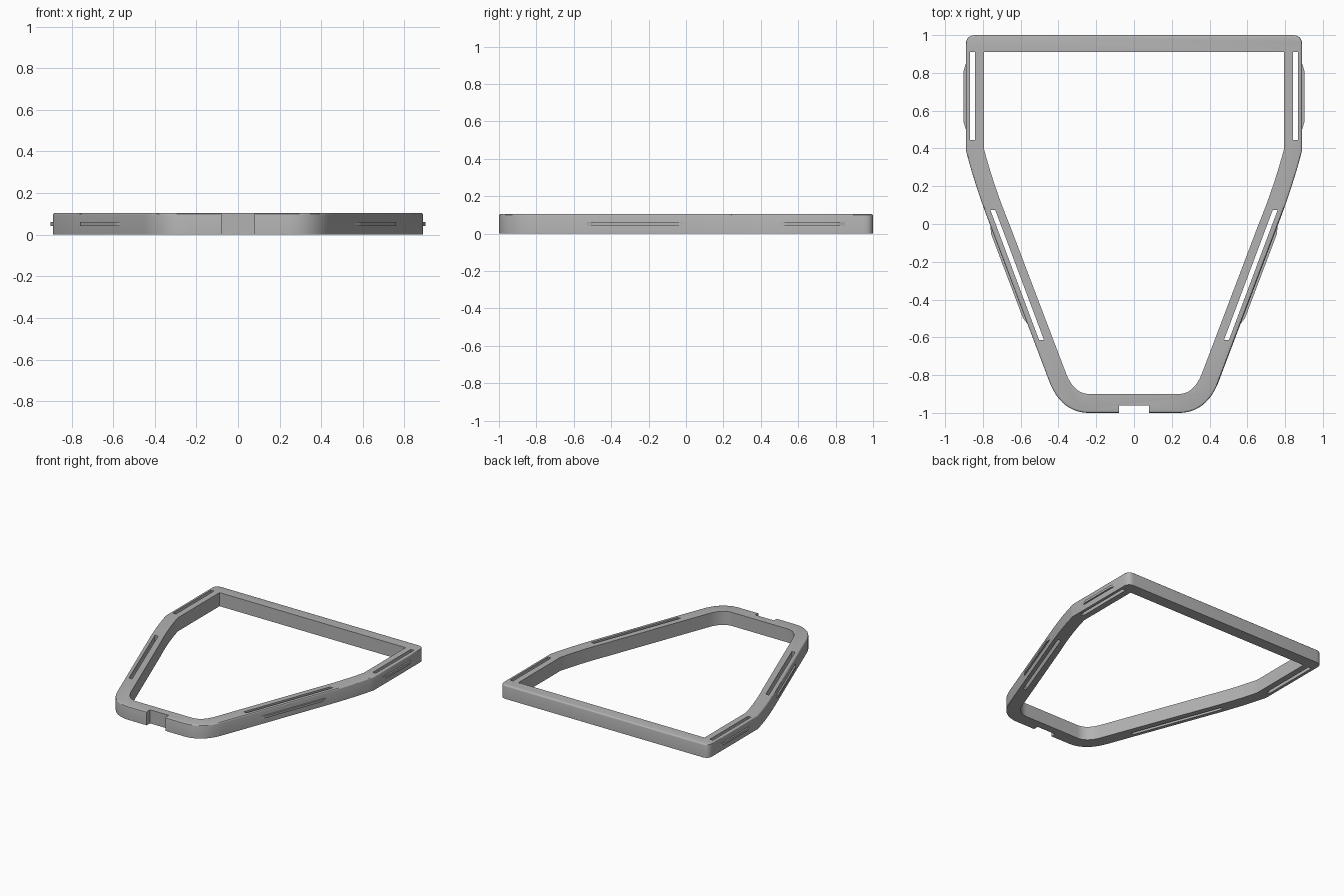
import bpy, bmesh, math
from mathutils import Vector

HEIGHT = 0.105

if "Cube" in bpy.data.objects:
    bpy.data.objects.remove(bpy.data.objects["Cube"])

grey = bpy.data.materials.new("mid grey")
grey.use_nodes = True
grey.diffuse_color = (0.45, 0.45, 0.45, 1)
grey.node_tree.nodes["Principled BSDF"].inputs["Base Color"].default_value = grey.diffuse_color


def bend(a, c, b, steps=10):
    """Points along a quadratic curve from a to b, pulled towards c."""
    a, b, c = Vector(a), Vector(b), Vector(c)
    return [a * (1 - t) ** 2 + c * 2 * t * (1 - t) + b * t * t
            for t in (i / steps for i in range(steps + 1))]


def mirrored(half):
    """Close a right-hand half outline across x = 0."""
    half = [Vector(p) for p in half]
    return half + [Vector((-p.x, p.y)) for p in reversed(half)]


def prism(name, outline, z0, z1, rim=0):
    """Extruded outline, optionally with a rounded top rim."""
    bm = bmesh.new()
    base = bm.faces.new([bm.verts.new((p[0], p[1], z0)) for p in outline])
    top = bmesh.ops.extrude_face_region(bm, geom=[base])["geom"]
    bmesh.ops.translate(bm, vec=(0, 0, z1 - z0),
                        verts=[v for v in top if isinstance(v, bmesh.types.BMVert)])
    bmesh.ops.recalc_face_normals(bm, faces=bm.faces)
    if rim:
        edges = [e for e in bm.edges if all(v.co.z > z1 - 1e-5 for v in e.verts)]
        bmesh.ops.bevel(bm, geom=edges, offset=rim, segments=3, profile=0.5, affect='EDGES')
    mesh = bpy.data.meshes.new(name)
    bm.to_mesh(mesh)
    bm.free()
    mesh.materials.append(grey)
    obj = bpy.data.objects.new(name, mesh)
    bpy.context.collection.objects.link(obj)
    return obj


def strip(a, b, width):
    """Slot outline along a-b with ends square to y."""
    w = width / 2
    return [(a[0] - w, a[1]), (a[0] + w, a[1]), (b[0] + w, b[1]), (b[0] - w, b[1])]


def fin(a, b, out, depth=0.012, taper=0.04):
    """Thin grip outline standing proud of the wall a-b."""
    a, b, out = Vector(a), Vector(b), Vector(out).normalized()
    along = (b - a).normalized() * taper
    return [a - out * 0.01, a, a + along + out * depth,
            b - along + out * depth, b, b - out * 0.01]


# Outer and inner outlines, from the back edge round to the front
outer = mirrored(bend((0.84, 1.0), (0.89, 1.0), (0.89, 0.95), 6)
                 + bend((0.89, 0.39), (0.845, 0.213), (0.764, 0))
                 + bend((0.45, -0.83), (0.386, -1.0), (0.235, -1.0), 14))
inner = mirrored([(0.795, 0.91)]
                 + bend((0.795, 0.40), (0.742, 0.2), (0.66, 0))
                 + bend((0.36, -0.79), (0.318, -0.90), (0.235, -0.90), 14))
frame = prism("frame", outer, 0, HEIGHT, rim=0.01)

# Cutters: the opening, the front notch and the strap slots
cutters = [prism("opening_cutter", inner, -0.1, 0.2),
           prism("notch_cutter", [(-0.08, -1.1), (0.08, -1.1), (0.08, -0.96), (-0.08, -0.96)],
                 -0.1, 0.2)]
for side, s in (("left", 1), ("right", -1)):
    slots = {"back_slot": strip((0.855, 0.91), (0.855, 0.445), 0.026),
             "side_slot": strip((0.747, 0.073), (0.49, -0.613), 0.026)}
    for name, shape in slots.items():
        cutters.append(prism(f"{side}_{name}_cutter", [(s * x, y) for x, y in shape], -0.1, 0.2))

for cutter in cutters:
    cutter.hide_render = True
    mod = frame.modifiers.new(cutter.name, 'BOOLEAN')
    mod.operation, mod.solver, mod.object = 'DIFFERENCE', 'EXACT', cutter

# Bake the cuts and drop the cutters
bpy.context.view_layer.update()
cut_mesh = bpy.data.meshes.new_from_object(
    frame.evaluated_get(bpy.context.evaluated_depsgraph_get()))
frame.modifiers.clear()
frame.data = cut_mesh
cut_mesh.name = "frame"
for cutter in cutters:
    bpy.data.objects.remove(cutter)

# Thin grips on the outside walls
for side, s in (("left", 1), ("right", -1)):
    grips = {"back_grip": fin((0.89, 0.85), (0.89, 0.50), (1, 0)),
             "side_grip": fin((0.76, -0.01), (0.563, -0.53), (1, -0.378))}
    for name, shape in grips.items():
        prism(f"{side}_{name}", [(s * p.x, p.y) for p in shape], 0.043, 0.061)

# Smooth the curved walls, keep the edges crisp
bpy.ops.object.select_all(action='DESELECT')
frame.select_set(True)
bpy.context.view_layer.objects.active = frame
bpy.ops.object.shade_smooth_by_angle(angle=math.radians(30))
